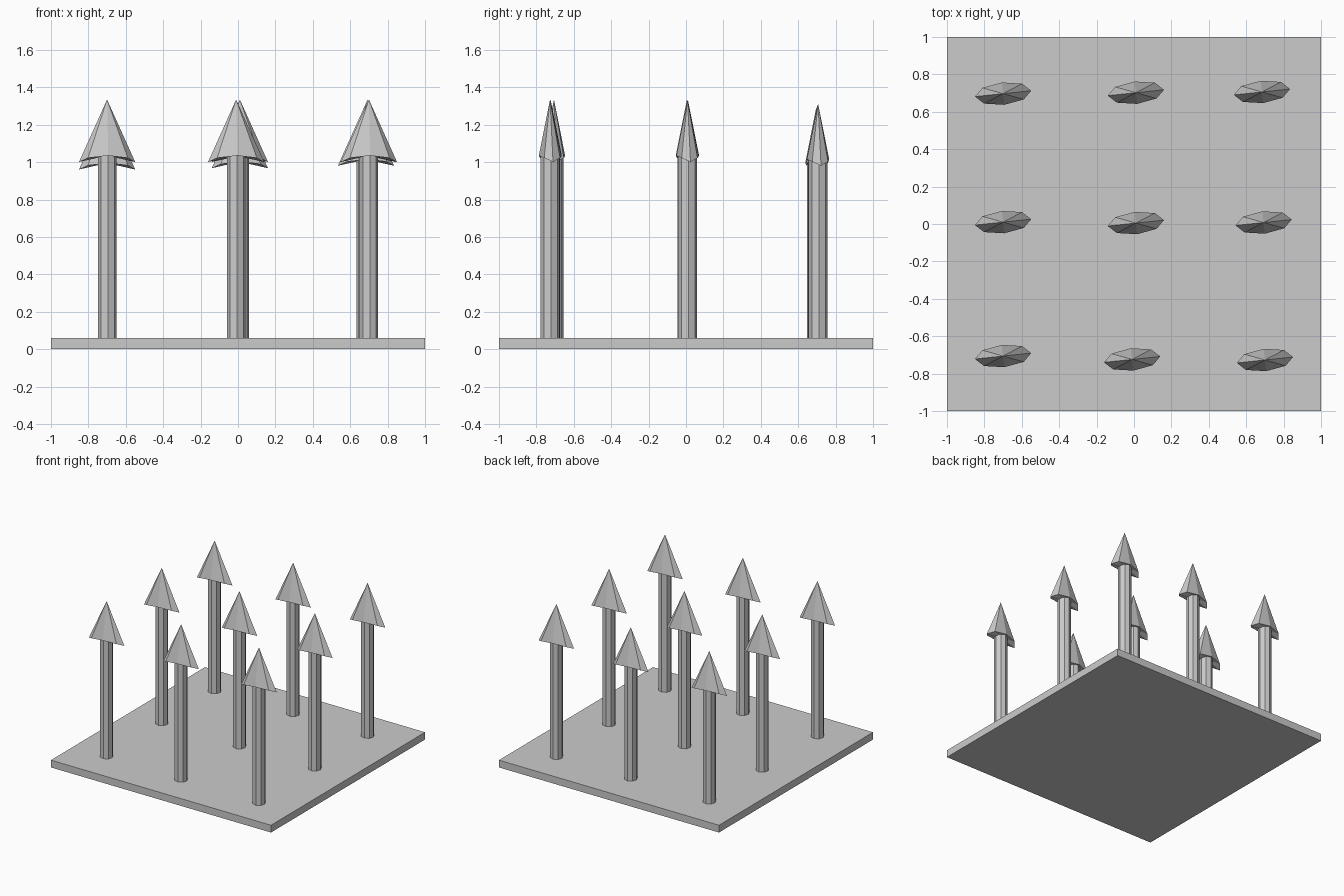
import bpy, bmesh, math
from mathutils import Matrix

if "Cube" in bpy.data.objects:
    bpy.data.objects.remove(bpy.data.objects["Cube"])

TURN = math.radians(6)


def finish(name, bm):
    bmesh.ops.recalc_face_normals(bm, faces=bm.faces)
    mesh = bpy.data.meshes.new(name)
    bm.to_mesh(mesh)
    bm.free()
    obj = bpy.data.objects.new(name, mesh)
    bpy.context.collection.objects.link(obj)
    return obj


def base_plate():
    bm = bmesh.new()
    bmesh.ops.create_cube(bm, size=1, matrix=Matrix.Translation((0, 0, 0.03)) @ Matrix.Diagonal((2, 2, 0.06, 1)))
    finish("base_plate", bm)


def post(x, y, drop):
    # eight-sided shaft
    bottom, top = 0.03, 1.065 - drop * 0.5
    bm = bmesh.new()
    bmesh.ops.create_cone(bm, cap_ends=True, segments=8, radius1=0.05, radius2=0.05, depth=top - bottom,
                          matrix=Matrix.Translation((x, y, (top + bottom) / 2)) @ Matrix.Rotation(TURN, 4, 'Z'))
    finish("post", bm)


def spear_head(x, y, drop):
    # flattened eight-sided cone whose long ends droop
    bm = bmesh.new()
    apex = bm.verts.new((0, 0, 1.335 - drop))
    hub = bm.verts.new((0, 0, 1.035 - drop))
    rim = []
    for i in range(8):
        a = math.tau * i / 8
        rim.append(bm.verts.new((0.151 * math.cos(a), 0.06 * math.sin(a),
                                 1.035 - 0.034 * abs(math.cos(a)) ** 3 - drop)))
    for i in range(8):
        p, q = rim[i], rim[(i + 1) % 8]
        bm.faces.new((p, q, apex))
        bm.faces.new((q, p, hub))
    bm.transform(Matrix.Translation((x, y, 0)) @ Matrix.Rotation(TURN, 4, 'Z'))
    finish("spear_head", bm)


base_plate()

# hand-placed grid: x, y, height drop
for x, y, drop in [
    (-0.70, -0.706, 0.0), (-0.01, -0.724, 0.0), (0.70, -0.727, 0.0),
    (-0.70, 0.01, 0.0), (0.01, 0.005, 0.0), (0.693, 0.008, 0.0),
    (-0.70, 0.697, 0.04), (0.01, 0.702, 0.033), (0.684, 0.706, 0.02),
]:
    post(x, y, drop)
    spear_head(x, y, drop)
